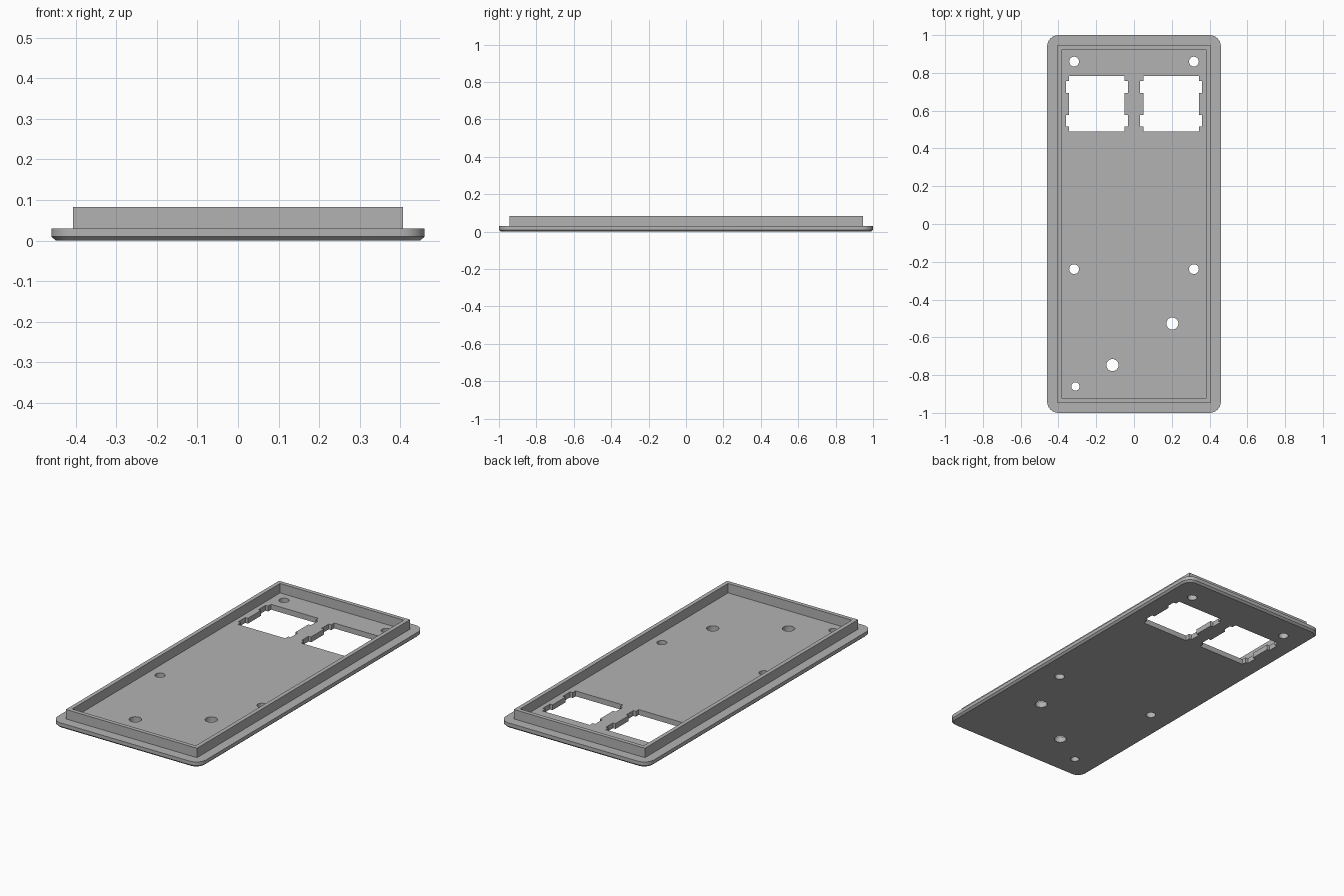
import bpy
import bmesh
from math import cos, sin, pi

cube = bpy.data.objects.get("Cube")
if cube:
    bpy.data.objects.remove(cube, do_unlink=True)

GREY = (0.45, 0.45, 0.45, 1)
mat = bpy.data.materials.new("plain grey")
mat.use_nodes = True
mat.diffuse_color = GREY
mat.node_tree.nodes["Principled BSDF"].inputs["Base Color"].default_value = GREY

FLOOR, TOP = 0.03, 0.083


def rectangle(hx, hy):
    return [(-hx, -hy), (hx, -hy), (hx, hy), (-hx, hy)]


def rounded(hx, hy, r, steps=8):
    pts = []
    for q, (sx, sy) in enumerate([(1, 1), (-1, 1), (-1, -1), (1, -1)]):
        for i in range(steps + 1):
            a = (q + i / steps) * pi / 2
            pts.append((sx * (hx - r) + r * cos(a), sy * (hy - r) + r * sin(a)))
    return pts


def circle(x, y, r, sides=24):
    return [(x + r * cos(2 * pi * i / sides), y + r * sin(2 * pi * i / sides))
            for i in range(sides)]


def loft(name, layers, capped=True):
    """Skin a stack of (outline, z) layers."""
    bm = bmesh.new()
    rings = [[bm.verts.new((x, y, z)) for x, y in pts] for pts, z in layers]
    n = len(rings[0])
    for a, b in zip(rings, rings[1:]):
        for i in range(n):
            j = (i + 1) % n
            bm.faces.new((a[i], a[j], b[j], b[i]))
    if capped:
        bm.faces.new(rings[0][::-1])
        bm.faces.new(rings[-1])
    bmesh.ops.recalc_face_normals(bm, faces=bm.faces)
    mesh = bpy.data.meshes.new(name)
    bm.to_mesh(mesh)
    bm.free()
    mesh.materials.append(mat)
    obj = bpy.data.objects.new(name, mesh)
    bpy.context.collection.objects.link(obj)
    return obj


def cut(target, outline):
    """Punch an outline straight through the target."""
    cutter = loft("cutter", [(outline, -0.1), (outline, 0.2)])
    cutter.hide_render = True
    mod = target.modifiers.new("hole", 'BOOLEAN')
    mod.operation = 'DIFFERENCE'
    mod.solver = 'EXACT'
    mod.object = cutter
    bpy.context.view_layer.objects.active = target
    bpy.ops.object.modifier_apply(modifier=mod.name)
    bpy.data.objects.remove(cutter, do_unlink=True)


# Base plate with chamfered lower edge
plate = loft("base_plate", [(rounded(0.449, 0.989, 0.049), 0),
                            (rounded(0.46, 1.0, 0.06), 0.01),
                            (rounded(0.46, 1.0, 0.06), FLOOR)])

# Notched square windows
HALF, TAB = 0.147, 0.163
side = [(HALF, -HALF), (HALF, -0.121), (TAB, -0.121), (TAB, -0.058),
        (HALF, -0.058)]
right = side + [(x, -y) for x, y in reversed(side)]
window = right + [(-x, -y) for x, y in right]
for cx in (-0.196, 0.196):
    cut(plate, [(x + cx, y + 0.636) for x, y in window])

# Screw and cable holes
holes = [(sx * 0.317, y, 0.026) for sx in (-1, 1) for y in (0.86, -0.239)]
holes += [(0.203, -0.527, 0.032), (-0.114, -0.747, 0.032), (-0.31, -0.86, 0.022)]
for x, y, r in holes:
    cut(plate, circle(x, y, r))

# Raised rim around the floor
outer, inner = rectangle(0.407, 0.945), rectangle(0.384, 0.922)
rim = loft("raised_rim", [(outer, FLOOR), (outer, TOP), (inner, TOP),
                          (inner, FLOOR), (outer, FLOOR)], capped=False)
bm = bmesh.new()
bm.from_mesh(rim.data)
bmesh.ops.remove_doubles(bm, verts=bm.verts, dist=0.0001)
bmesh.ops.recalc_face_normals(bm, faces=bm.faces)
bm.to_mesh(rim.data)
bm.free()

# Smooth the curved corners and hole walls only
for obj in (plate, rim):
    bpy.ops.object.select_all(action='DESELECT')
    obj.select_set(True)
    bpy.context.view_layer.objects.active = obj
    bpy.ops.object.shade_smooth_by_angle(angle=pi / 6)
